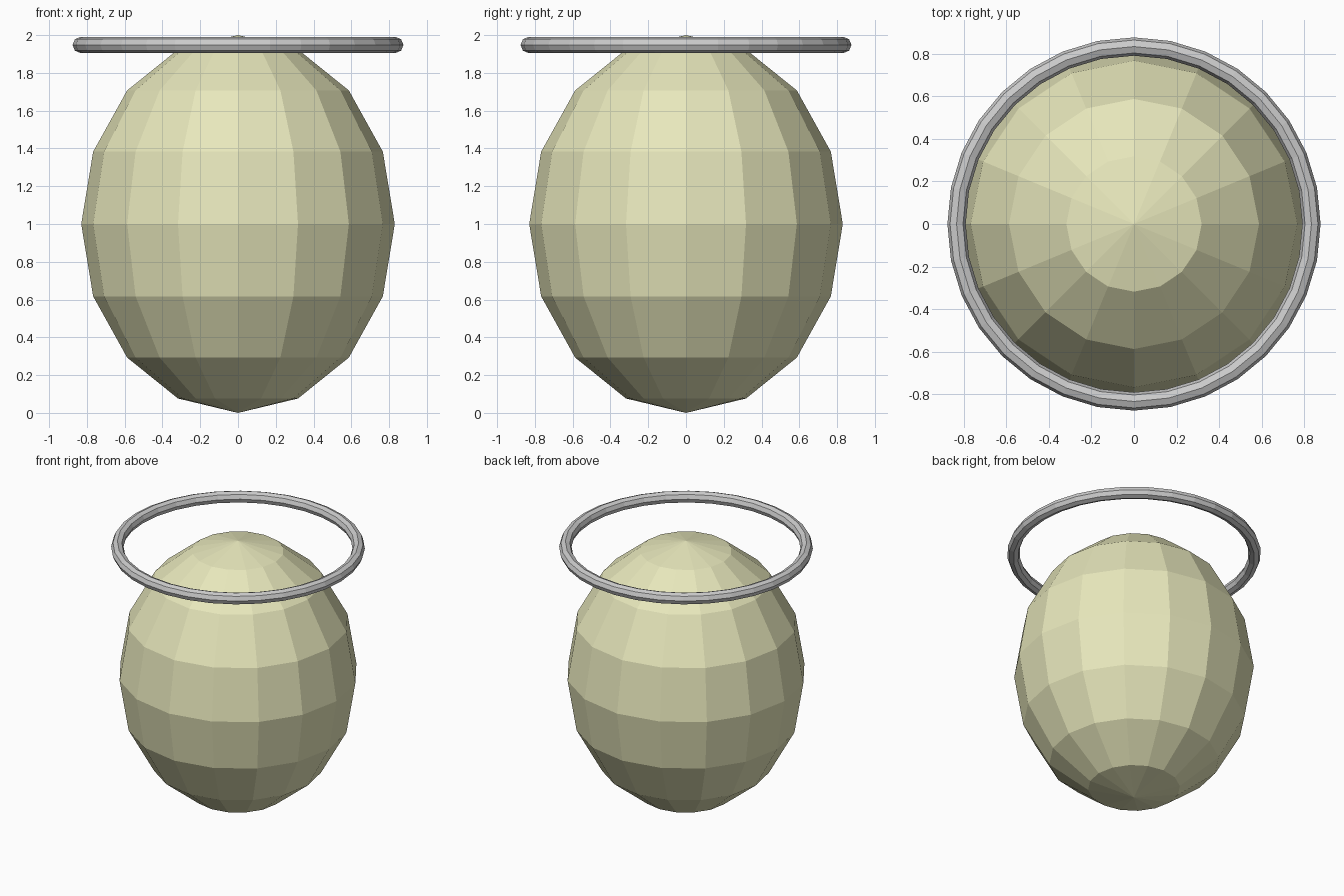
import bpy

if "Cube" in bpy.data.objects:
    bpy.data.objects.remove(bpy.data.objects["Cube"])

def material(name, color):
    m = bpy.data.materials.new(name)
    m.diffuse_color = color
    m.use_nodes = True
    m.node_tree.nodes["Principled BSDF"].inputs["Base Color"].default_value = m.diffuse_color
    return m

# Faceted egg-shaped body
bpy.ops.mesh.primitive_uv_sphere_add(segments=16, ring_count=8, radius=1, location=(0, 0, 1))
body = bpy.context.object
body.name = "body"
body.scale = (0.83, 0.83, 1)
bpy.ops.object.transform_apply(location=False, rotation=False, scale=True)
body.data.materials.append(material("pale_yellow", (0.80, 0.80, 0.50, 1)))

# Thin ring floating around the top
bpy.ops.mesh.primitive_torus_add(major_segments=32, minor_segments=8,
                                 major_radius=0.833, minor_radius=0.043, location=(0, 0, 1.948))
bpy.context.object.name = "top_ring"
